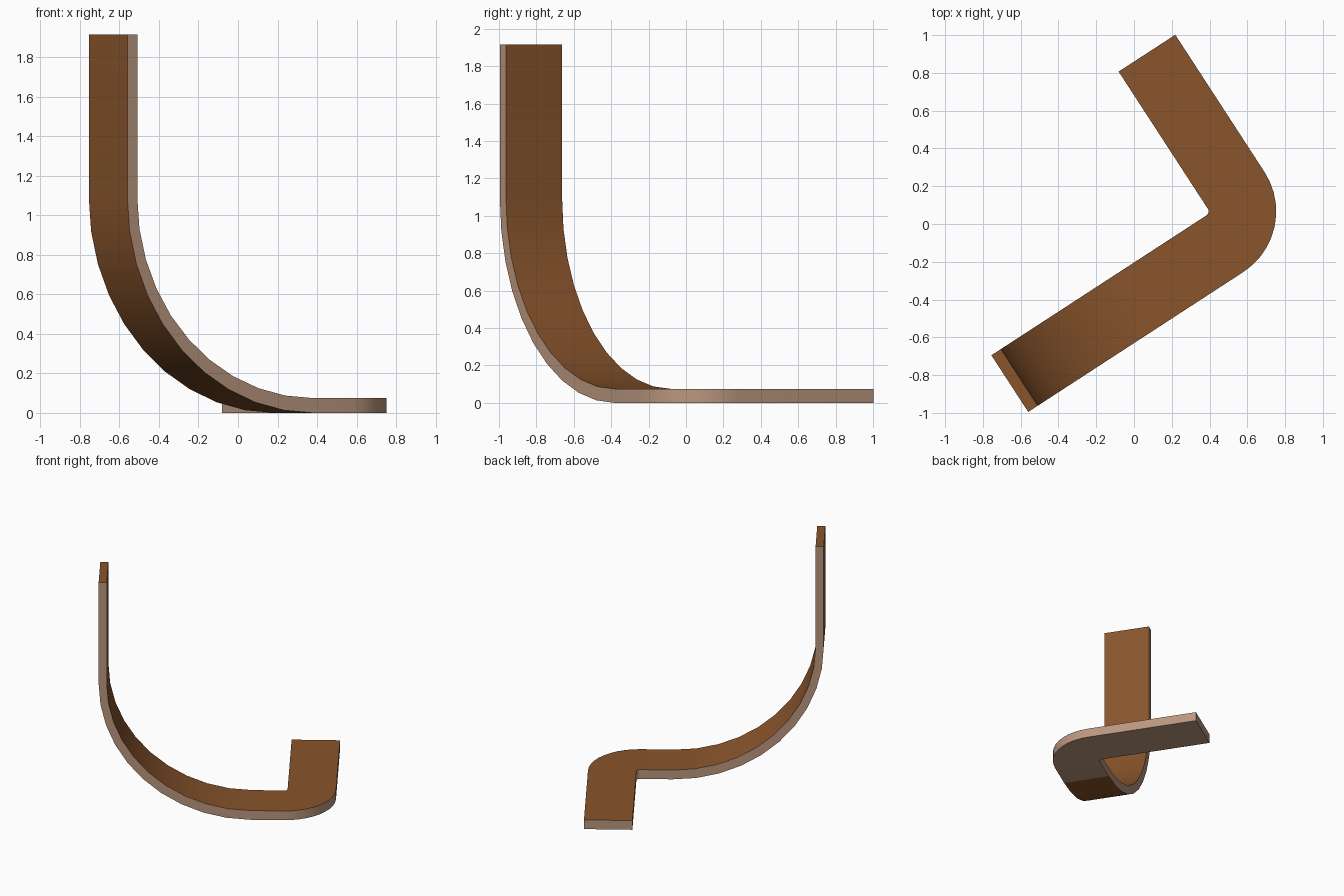
import bpy, bmesh
from math import sin, cos, pi
from mathutils import Vector

cube = bpy.data.objects.get("Cube")
if cube:
    bpy.data.objects.remove(cube)


def material(name, rgb):
    m = bpy.data.materials.new(name)
    m.use_nodes = True
    m.diffuse_color = (*rgb, 1)
    m.node_tree.nodes["Principled BSDF"].inputs["Base Color"].default_value = (*rgb, 1)
    return m


# Plan frame: s runs along the long arm, w across it
ALONG = Vector((0.838, 0.545, 0))
ACROSS = Vector((-0.545, 0.838, 0))
ORIGIN = Vector((-0.56, -0.995, 0))
WIDTH, POST_THICK, FLAT_THICK = 0.358, 0.06, 0.075
HEIGHT, CURVE_TOP, CURVE_END = 1.915, 1.09, 1.12


def place(s, w, z):
    return ORIGIN + ALONG * s + ACROSS * w + Vector((0, 0, z))


def cross_strip(outer, inner):
    """Section of the post and sweep: outer and inner (s, z), across the width."""
    return [place(outer[0], 0, outer[1]), place(outer[0], WIDTH, outer[1]),
            place(inner[0], WIDTH, inner[1]), place(inner[0], 0, inner[1])]


def flat_section(far, near):
    """Section of the flat part: far and near (s, w) edges."""
    return [place(*far, 0), place(*near, 0), place(*near, FLAT_THICK), place(*far, FLAT_THICK)]


# Upright post, then quarter sweep down to the ground
sections = [cross_strip((0, HEIGHT), (POST_THICK, HEIGHT))]
SWEEP = 10
for i in range(SWEEP + 1):
    a = pi / 2 * i / SWEEP
    run, drop = 1 - cos(a), 1 - sin(a)
    sections.append(cross_strip(
        (CURVE_END * run, CURVE_TOP * drop),
        (POST_THICK + (CURVE_END - POST_THICK) * run,
         FLAT_THICK + (CURVE_TOP - FLAT_THICK) * drop)))
flat_start = len(sections) - 1

# Flat quarter turn, then the straight foot
TURN, INNER_R = 10, 0.025
cs, cw = 1.359, WIDTH + INNER_R
for i in range(TURN + 1):
    a = pi / 2 * (i / TURN - 1)
    sections.append(flat_section(*[(cs + r * cos(a), cw + r * sin(a))
                                   for r in (WIDTH + INNER_R, INNER_R)]))
sections.append(flat_section((cs + WIDTH + INNER_R, 1.25), (cs + INNER_R, 1.25)))

# Skin the sections: brown faces, pale edges and flat underside
bm = bmesh.new()
rings = [[bm.verts.new(p) for p in sec] for sec in sections]
for i, (a, b) in enumerate(zip(rings, rings[1:])):
    for k in range(4):
        n = (k + 1) % 4
        face = bm.faces.new((a[k], a[n], b[n], b[k]))
        pale = k in (1, 3) or (k == 0 and i >= flat_start)
        face.material_index = int(pale)
        face.smooth = True
bm.faces.new(rings[0])
bm.faces.new(rings[-1]).material_index = 1
bmesh.ops.recalc_face_normals(bm, faces=bm.faces)

mesh = bpy.data.meshes.new("bent_strip")
bm.to_mesh(mesh)
bm.free()
mesh.materials.append(material("brown_leather", (0.25, 0.09, 0.025)))
mesh.materials.append(material("pale_tan_edge", (0.5, 0.31, 0.21)))
strip = bpy.data.objects.new("bent_strip", mesh)
bpy.context.collection.objects.link(strip)
bpy.context.view_layer.objects.active = strip
strip.select_set(True)
bpy.ops.object.shade_smooth_by_angle(angle=0.6)
